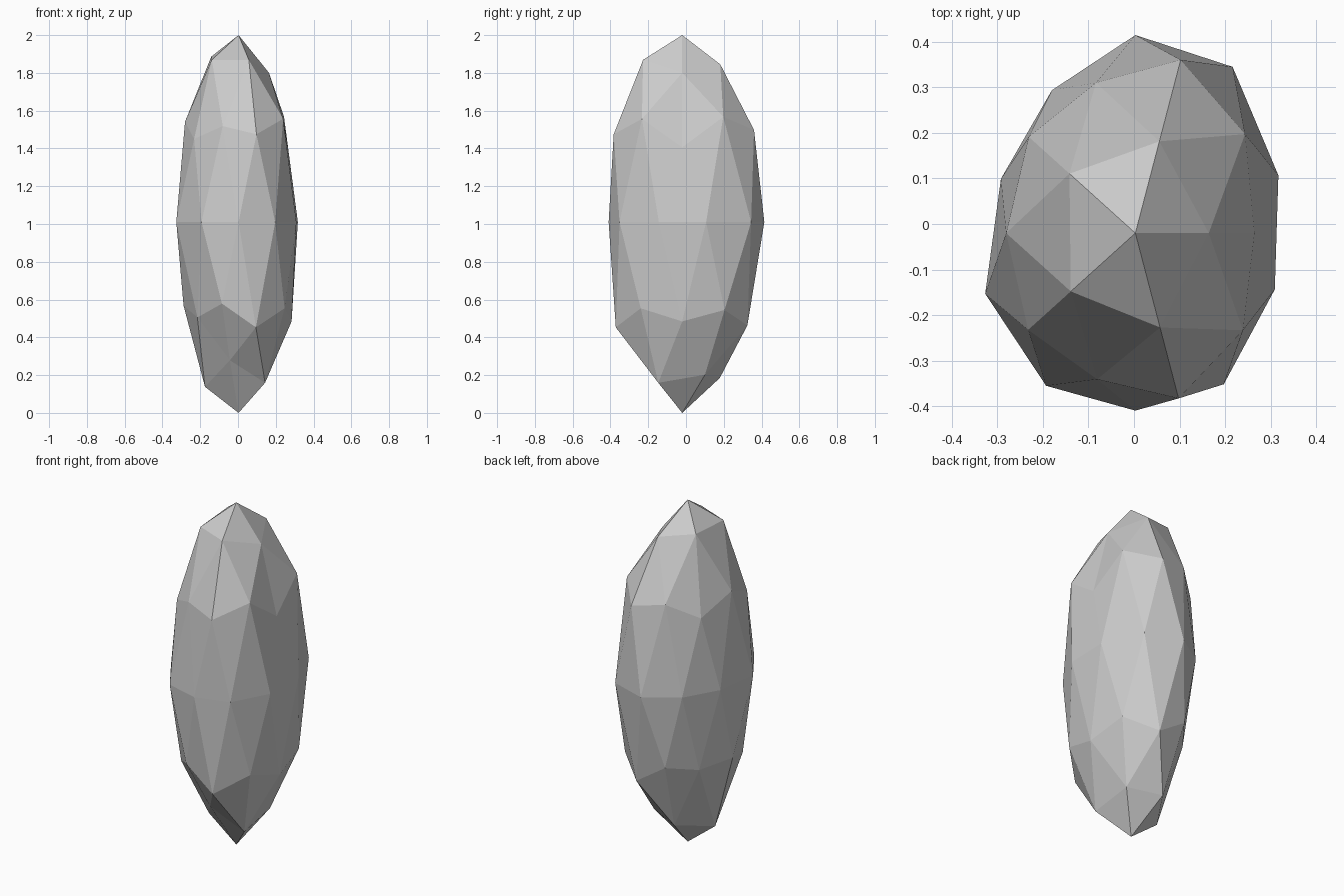
import bpy, bmesh, math

if "Cube" in bpy.data.objects:
    bpy.data.objects.remove(bpy.data.objects["Cube"])

# Radial bulge of each vertex, ring by ring from top to bottom,
# counter-clockwise from +x within a ring
BULGE = [
    0.99,
    0.929, 0.982, 1.03, 1.01, 1.01,
    1.06, 0.995, 1.01, 0.967, 1.04,
    0.885, 1.09, 0.98, 0.985, 1.04,
    1.0, 1.1, 1.06, 0.945, 0.94, 1.05, 1.01, 0.95, 1.0, 0.975,
    1.04, 0.96, 0.987, 0.965, 1.02,
    1.0, 1.04, 0.89, 0.96, 1.06,
    0.95, 0.97, 1.025, 0.86, 1.0,
    1.01,
]
SCALE = (0.33, 0.41, 1.0)
CENTRE = (0.003, -0.02, 1.01)


def ring_order(v):
    angle = (math.atan2(v.co.y, v.co.x) + 0.05) % math.tau
    return (-round(v.co.z, 2), angle)


# Faceted stone: icosphere with uneven radius, stretched tall
bm = bmesh.new()
bmesh.ops.create_icosphere(bm, subdivisions=2, radius=1)
for v, f in zip(sorted(bm.verts, key=ring_order), BULGE):
    v.co = [c + s * f * p for c, s, p in zip(CENTRE, SCALE, v.co)]

mesh = bpy.data.meshes.new("standing_stone")
bm.to_mesh(mesh)
bm.free()
stone = bpy.data.objects.new("standing_stone", mesh)
bpy.context.collection.objects.link(stone)
